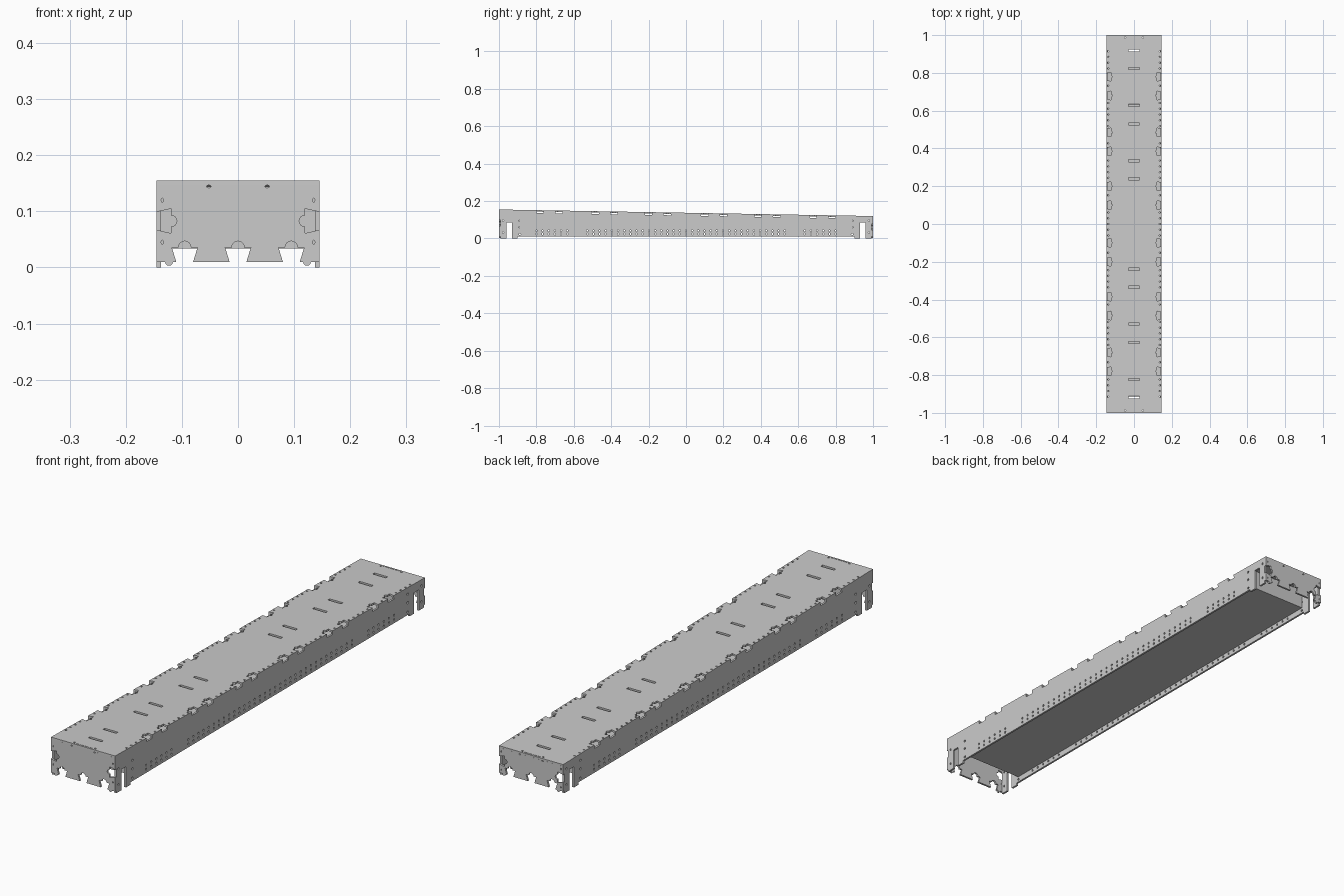
import bpy, bmesh
from math import pi, cos, sin, atan
from mathutils import Matrix, Vector

if "Cube" in bpy.data.objects:
    bpy.data.objects.remove(bpy.data.objects["Cube"])

T = 0.008                      # sheet thickness
W = 0.145                      # half width
SLOPE = 0.0175


def top_z(y):
    return 0.1375 - SLOPE * y


def plate(name, outline, holes, matrix, t=T):
    """Flat cut sheet: filled 2D outline with holes, extruded to thickness t."""
    cu = bpy.data.curves.new(name, 'CURVE')
    cu.dimensions = '2D'
    cu.fill_mode = 'BOTH'
    cu.extrude = t / 2
    for pts in [outline] + holes:
        s = cu.splines.new('POLY')
        s.points.add(len(pts) - 1)
        for p, (a, b) in zip(s.points, pts):
            p.co = (a, b, 0, 1)
        s.use_cyclic_u = True
        s.use_smooth = False
    tmp = bpy.data.objects.new(name + "_curve", cu)
    bpy.context.collection.objects.link(tmp)
    bpy.context.view_layer.update()
    me = bpy.data.meshes.new_from_object(tmp.evaluated_get(bpy.context.evaluated_depsgraph_get()))
    bpy.data.objects.remove(tmp)
    bm = bmesh.new()
    bm.from_mesh(me)
    bmesh.ops.remove_doubles(bm, verts=bm.verts, dist=1e-5)
    bmesh.ops.recalc_face_normals(bm, faces=bm.faces)
    bm.to_mesh(me)
    bm.free()
    me.name = name
    ob = bpy.data.objects.new(name, me)
    ob.matrix_world = matrix
    bpy.context.collection.objects.link(ob)
    return ob


def oval(x, y, rx, ry, n=8):
    return [(x + rx * cos(2 * pi * i / n), y + ry * sin(2 * pi * i / n)) for i in range(n)]


def box(x, y, hx, hy):
    return [(x - hx, y - hy), (x + hx, y - hy), (x + hx, y + hy), (x - hx, y + hy)]


def notch(origin, along, inward, mouth, inner, depth, r):
    """Dovetail notch with a round relief at its bottom."""
    o, u, v = Vector(origin), Vector(along), Vector(inward)
    prof = [(-mouth, 0), (-inner, depth)]
    prof += [(-r * cos(pi * i / 8), depth + r * sin(pi * i / 8)) for i in range(9)]
    prof += [(inner, depth), (mouth, 0)]
    return [tuple(o + u * a + v * b) for a, b in prof]


EDGE_Y = [s * v for s in (-1, 1) for v in (0.1, 0.2, 0.385, 0.485, 0.68, 0.78)]
EDGE_Y.sort()

# sloping top deck
outline = [(-W, -1), (W, -1)]
for y in EDGE_Y:
    outline += notch((W, y), (0, 1), (-1, 0), 0.018, 0.023, 0.022, 0.007)
outline += [(W, 1), (-W, 1)]
for y in reversed(EDGE_Y):
    outline += notch((-W, y), (0, -1), (1, 0), 0.018, 0.023, 0.022, 0.007)
holes = [box(0, s * v, 0.03, 0.006) for s in (-1, 1)
         for v in (0.24, 0.335, 0.53, 0.628, 0.823, 0.918)]
for i in range(-30, 31):
    y = i * 0.0305
    if min(abs(y - e) for e in EDGE_Y) > 0.03:
        holes += [oval(s * 0.137, y, 0.004, 0.004) for s in (-1, 1)]
for sy in (-1, 1):
    holes += [oval(s * 0.047, sy * 0.988, 0.004, 0.004) for s in (-1, 1)]
    holes.append(box(0, sy * 0.993, 0.04, 0.001))
plate("top_deck", outline, holes,
      Matrix.Translation((0, 0, 0.1375 - T / 2)) @ Matrix.Rotation(-atan(SLOPE), 4, 'X'))

# long side walls: slotted feet at both ends, rows of screw holes
YZ = Matrix(((0, 0, 1, 0), (1, 0, 0, 0), (0, 1, 0, 0), (0, 0, 0, 1)))
foot = [(-0.992, 0), (-0.96, 0), (-0.96, 0.085), (-0.93, 0.085), (-0.93, 0), (-0.9, 0), (-0.9, 0.01)]
outline = foot + [(-y, z) for y, z in reversed(foot)]
outline.append((0.992, top_z(0.992) - T))
for y in reversed(EDGE_Y):
    for dy, dz in ((0.019, 0), (0.019, 0.007), (-0.019, 0.007), (-0.019, 0)):
        outline.append((y + dy, top_z(y + dy) - T - dz))
outline.append((-0.992, top_z(-0.992) - T))
row = [-0.80 + 0.033 * i for i in range(6)]
row += [-y for y in row] + [0.033 * i for i in range(-16, 17)]
holes = [oval(y, z, 0.004, 0.005) for y in row for z in (0.024, 0.042)]
holes += [oval(s * 0.888, z, 0.005, 0.005) for s in (-1, 1) for z in (0.022, 0.06, 0.095)]
holes += [oval(s * 0.978, z, 0.004, 0.005) for s in (-1, 1) for z in (0.03, 0.095)]
for s, side in ((-1, "left"), (1, "right")):
    plate(side + "_wall", outline, holes, Matrix.Translation((s * (W - T / 2), 0, 0)) @ YZ)

# end plates: dovetails along the bottom and on both vertical edges
XZ = Matrix.Rotation(pi / 2, 4, 'X')
for sy, name in ((-1, "front_plate"), (1, "back_plate")):
    h = top_z(sy) - T * 0.95
    mid = 0.083 if sy < 0 else 0.062
    outline = [(-W, 0.01)]
    outline += [(-0.123 - 0.007 * cos(pi * i / 6), 0.01 - 0.007 * sin(pi * i / 6)) for i in range(7)]
    for x in (-0.095, 0, 0.095):
        outline += notch((x, 0.01), (1, 0), (0, 1), 0.015, 0.023, 0.026, 0.011)
    outline += [(0.123 - 0.007 * cos(pi * i / 6), 0.01 - 0.007 * sin(pi * i / 6)) for i in range(7)]
    outline.append((W, 0.01))
    outline += notch((W, mid), (0, 1), (-1, 0), 0.016, 0.022, 0.026, 0.01)
    outline += [(W, h), (-W, h)]
    outline += notch((-W, mid), (0, -1), (1, 0), 0.016, 0.022, 0.026, 0.01)
    holes = [oval(s * 0.135, mid + d, 0.002, 0.004) for s in (-1, 1) for d in (-0.038, 0.037)]
    holes += [oval(s * 0.052, h - 0.003, 0.004, 0.0025) for s in (-1, 1)]
    plate(name, outline, holes, Matrix.Translation((0, sy * (1 - T / 2), 0)) @ XZ)

    # inner bulkhead closing the end of the bottom panel
    w, b = W - T, 0.037
    t = top_z(sy * 0.888) - T * 1.1
    plate(name.split("_")[0] + "_bulkhead", [(-w, b), (w, b), (w, t), (-w, t)], [],
          Matrix.Translation((0, sy * 0.886, 0)) @ XZ)

# recessed bottom panel
plate("bottom_panel", box(0, 0, W - T, 0.89), [], Matrix.Translation((0, 0, 0.0355)), 0.004)
